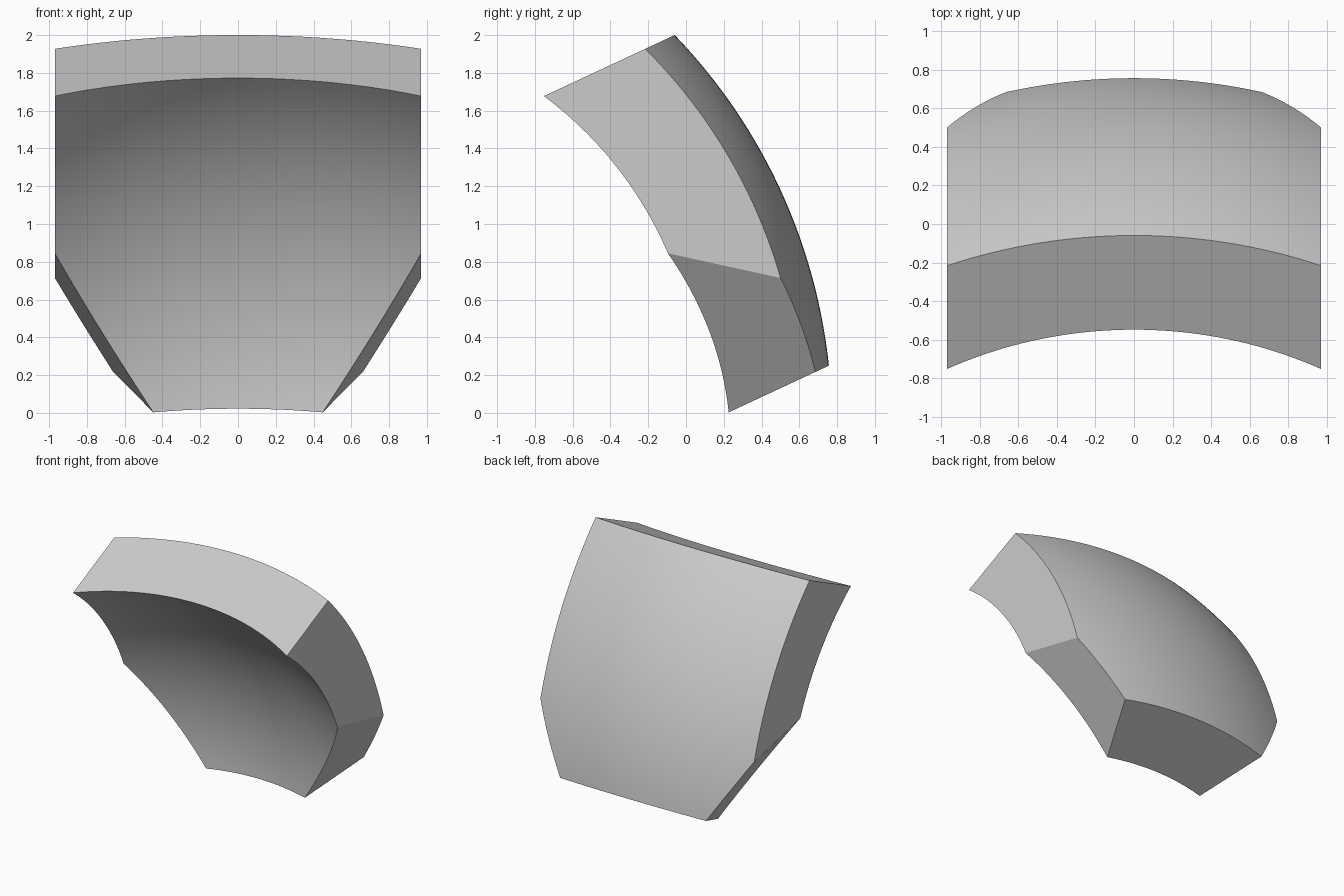
import bpy, bmesh, math
from mathutils import Vector, Matrix

if "Cube" in bpy.data.objects:
    bpy.data.objects.remove(bpy.data.objects["Cube"])

HALF_W = 0.97                  # half width of the panel
LOW, HIGH = -0.093, 1.838      # panel ends, measured along its tilted length
MID = (LOW + HIGH) / 2
TILT = math.radians(25)
NX, NW = 40, 40


def dome(x, w, centre, r2, k):
    """Depth of a dome surface at width x and length w."""
    return centre + math.sqrt(r2 - x * x - k * (w - MID) ** 2)


bm = bmesh.new()

# outer and inner domed skins
skins = []
for centre, r2, k in ((-2.02, 8.836, 1.0), (-1.95, 5.875, 1.1)):
    rows = []
    for j in range(NW + 1):
        w = LOW + (HIGH - LOW) * j / NW
        xs = [HALF_W * (2 * i / NX - 1) for i in range(NX + 1)]
        rows.append([bm.verts.new((x, dome(x, w, centre, r2, k), w)) for x in xs])
    for a, b in zip(rows, rows[1:]):
        for i in range(NX):
            bm.faces.new((a[i], a[i + 1], b[i + 1], b[i]))
    skins.append(rows)

# flat rim joining the skins
outer, inner = skins


def rim(rows):
    return (rows[0] + [r[-1] for r in rows[1:]] + rows[-1][-2::-1]
            + [r[0] for r in rows[-2:0:-1]])


ro, ri = rim(outer), rim(inner)
for i in range(len(ro)):
    j = (i + 1) % len(ro)
    bm.faces.new((ro[i], ro[j], ri[j], ri[i]))
bmesh.ops.recalc_face_normals(bm, faces=bm.faces)

# slanted cuts on both lower corners
for side in (-1, 1):
    cut = bmesh.ops.bisect_plane(
        bm, geom=bm.verts[:] + bm.edges[:] + bm.faces[:], dist=1e-5,
        plane_co=Vector((side * 0.413, 0, 0)),
        plane_no=Vector((side, -0.42, -0.55)), clear_outer=True)
    edges = [e for e in cut["geom_cut"] if isinstance(e, bmesh.types.BMEdge)]
    bmesh.ops.holes_fill(bm, edges=edges, sides=0)
bmesh.ops.recalc_face_normals(bm, faces=bm.faces)

# lean the panel back
bm.transform(Matrix.Rotation(TILT, 4, 'X'))

mesh = bpy.data.meshes.new("curved_panel")
bm.to_mesh(mesh)
bm.free()
panel = bpy.data.objects.new("curved_panel", mesh)
bpy.context.collection.objects.link(panel)

grey = bpy.data.materials.new("light_grey")
grey.diffuse_color = (0.6, 0.6, 0.6, 1)
grey.use_nodes = True
grey.node_tree.nodes["Principled BSDF"].inputs["Base Color"].default_value = grey.diffuse_color
mesh.materials.append(grey)

# smooth skins with sharp rim edges
bpy.context.view_layer.objects.active = panel
panel.select_set(True)
bpy.ops.object.shade_smooth_by_angle(angle=math.radians(25))
